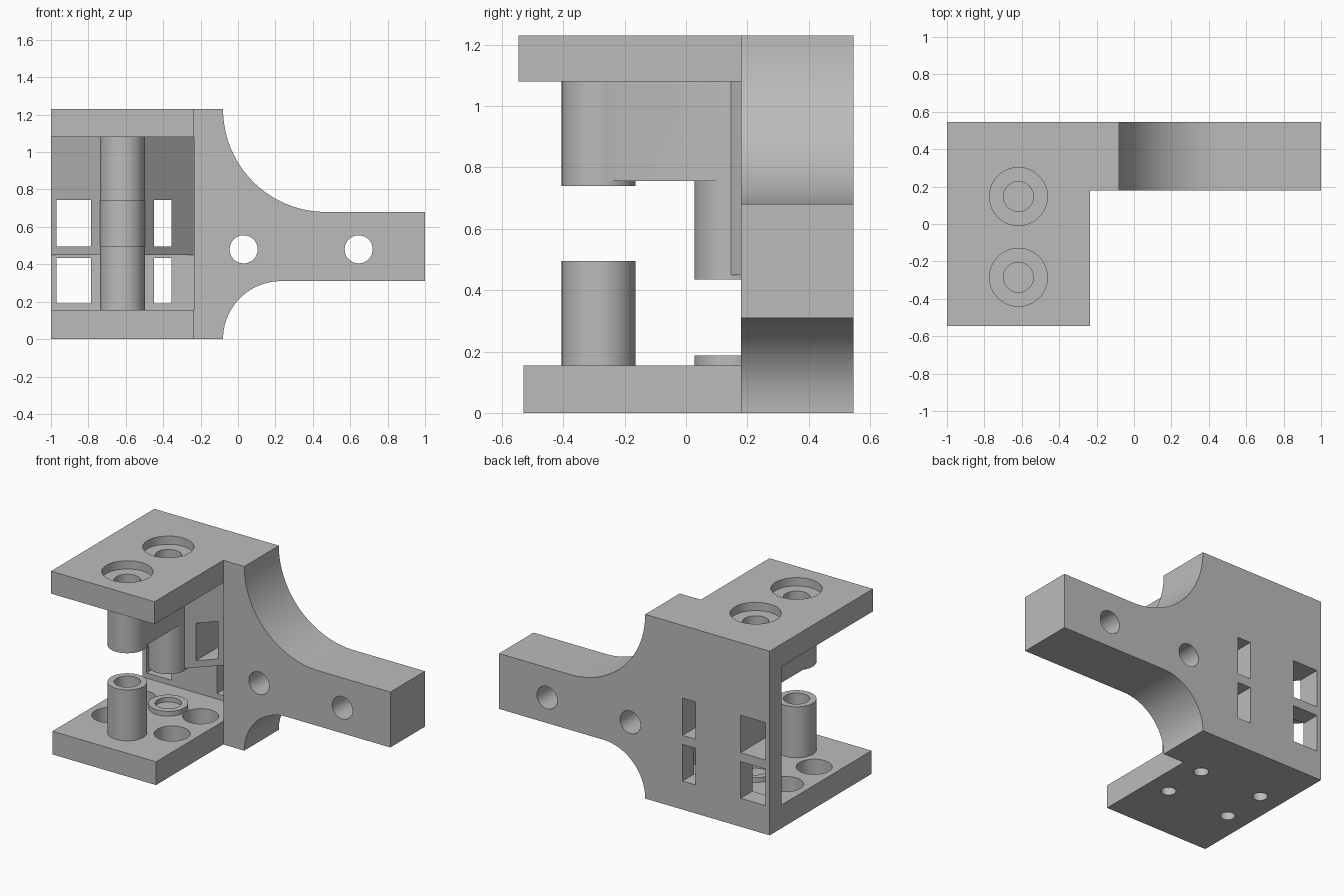
import bpy, bmesh, math
from mathutils import Matrix, Vector

cube = bpy.data.objects.get("Cube")
if cube:
    bpy.data.objects.remove(cube)

grey = bpy.data.materials.new("plain grey")
grey.use_nodes = True
grey.diffuse_color = (0.5, 0.5, 0.5, 1)
grey.node_tree.nodes["Principled BSDF"].inputs["Base Color"].default_value = (0.5, 0.5, 0.5, 1)


def finish(name, bm):
    bmesh.ops.recalc_face_normals(bm, faces=bm.faces)
    mesh = bpy.data.meshes.new(name)
    bm.to_mesh(mesh)
    bm.free()
    mesh.materials.append(grey)
    ob = bpy.data.objects.new(name, mesh)
    bpy.context.collection.objects.link(ob)
    return ob


def prism(name, points, shift):
    """Extrude a flat outline along the vector shift."""
    bm = bmesh.new()
    face = bm.faces.new([bm.verts.new(p) for p in points])
    new = bmesh.ops.extrude_face_region(bm, geom=[face])["geom"]
    bmesh.ops.translate(bm, vec=shift, verts=[v for v in new if isinstance(v, bmesh.types.BMVert)])
    return finish(name, bm)


def box(name, x, y, z):
    corners = [(x[0], y[0], z[0]), (x[1], y[0], z[0]), (x[1], y[1], z[0]), (x[0], y[1], z[0])]
    return prism(name, corners, (0, 0, z[1] - z[0]))


def rod(name, x, y, z0, z1, r):
    bm = bmesh.new()
    bmesh.ops.create_cone(bm, cap_ends=True, segments=64, radius1=r, radius2=r, depth=z1 - z0,
                          matrix=Matrix.Translation((x, y, (z0 + z1) / 2)))
    return finish(name, bm)


def combine(target, tool, operation):
    mod = target.modifiers.new("combine", "BOOLEAN")
    mod.operation, mod.solver, mod.object = operation, "EXACT", tool
    bpy.context.view_layer.objects.active = target
    bpy.ops.object.modifier_apply(modifier=mod.name)
    bpy.data.objects.remove(tool)


def arc(cx, cz, r, a0, a1, n=32):
    angles = [math.radians(a0 + (a1 - a0) * i / n) for i in range(n + 1)]
    return [(cx + r * math.cos(a), cz + r * math.sin(a)) for a in angles]


def smooth(ob):
    bpy.ops.object.select_all(action="DESELECT")
    ob.select_set(True)
    bpy.context.view_layer.objects.active = ob
    bpy.ops.object.shade_smooth_by_angle(angle=math.radians(30))


LEFT, RIGHT, MID = -1, -0.235, -0.618
FLOOR, CEIL, TOP = 0.155, 1.08, 1.23
WALL, BACK, STEP = 0.42, 0.545, 0.18
POSTS = (-0.285, 0.147)
R, BORE = 0.12, 0.08

# Back bracket with curved arm
outline = ([(LEFT, 0)] + arc(0.23, 0, 0.31, 180, 90) + [(1, 0.31), (1, 0.68)]
           + arc(0.47, TOP, 0.55, 270, 180) + [(LEFT, TOP)])
body = prism("bracket_body", [(x, STEP, z) for x, z in outline], (0, BACK - STEP, 0))

# Top and bottom plates, with the space between them opened
combine(body, box("top_plate", (LEFT, RIGHT), (-BACK, 0.3), (CEIL, TOP)), "UNION")
combine(body, box("bottom_plate", (LEFT, RIGHT), (-0.53, 0.3), (0, FLOOR)), "UNION")
combine(body, box("cavity", (LEFT - 0.1, RIGHT), (-0.7, WALL), (FLOOR, CEIL)), "DIFFERENCE")

# Splayed gusset and web behind the upper posts
slant = [(MID + R, POSTS[1]), (RIGHT, WALL), (RIGHT, 0.5), (LEFT, 0.5), (LEFT, WALL), (MID - R, POSTS[1])]
combine(body, prism("gusset", [(x, y, 0.45) for x, y in slant], (0, 0, 0.7)), "UNION")
combine(body, box("web", (MID - 0.115, MID + 0.115), (POSTS[0], 0.3), (0.755, 1.14)), "UNION")

# Upper posts with counterbored holes
for y, bottom in zip(POSTS, (0.74, 0.435)):
    combine(body, rod("upper_post", MID, y, bottom, 1.14, R), "UNION")
for y in POSTS:
    combine(body, rod("bore", MID, y, 0.3, TOP + 0.1, BORE), "DIFFERENCE")
    combine(body, rod("counterbore", MID, y, TOP - 0.055, TOP + 0.1, 0.155), "DIFFERENCE")

# Stepped screw holes in the bottom plate
for x in (MID - 0.23, MID + 0.23):
    for y in (-0.142, 0.16):
        combine(body, rod("screw_hole", x, y, -0.1, 0.3, 0.045), "DIFFERENCE")
        combine(body, rod("screw_recess", x, y, 0.05, 0.3, 0.109), "DIFFERENCE")

# Windows through the back wall
for x in ((-0.97, -0.785), (-0.45, -0.355)):
    for z in ((0.19, 0.435), (0.495, 0.745)):
        combine(body, box("window", x, (0.0, 0.7), z), "DIFFERENCE")

# Cross holes through the arm
for x in (0.03, 0.645):
    hole = rod("arm_hole", 0, 0, -0.5, 0.5, 0.075)
    hole.data.transform(Matrix.Translation((x, 0.4, 0.48)) @ Matrix.Rotation(math.pi / 2, 4, "X"))
    combine(body, hole, "DIFFERENCE")
smooth(body)

# Hollow lower posts standing on the bottom plate
for name, y, top in (("lower_front_post", POSTS[0], 0.495), ("lower_rear_boss", POSTS[1], 0.187)):
    post = rod(name, MID, y, FLOOR - 0.01, top, R)
    combine(post, rod("bore", MID, y, FLOOR + 0.002, top + 0.1, BORE), "DIFFERENCE")
    smooth(post)
